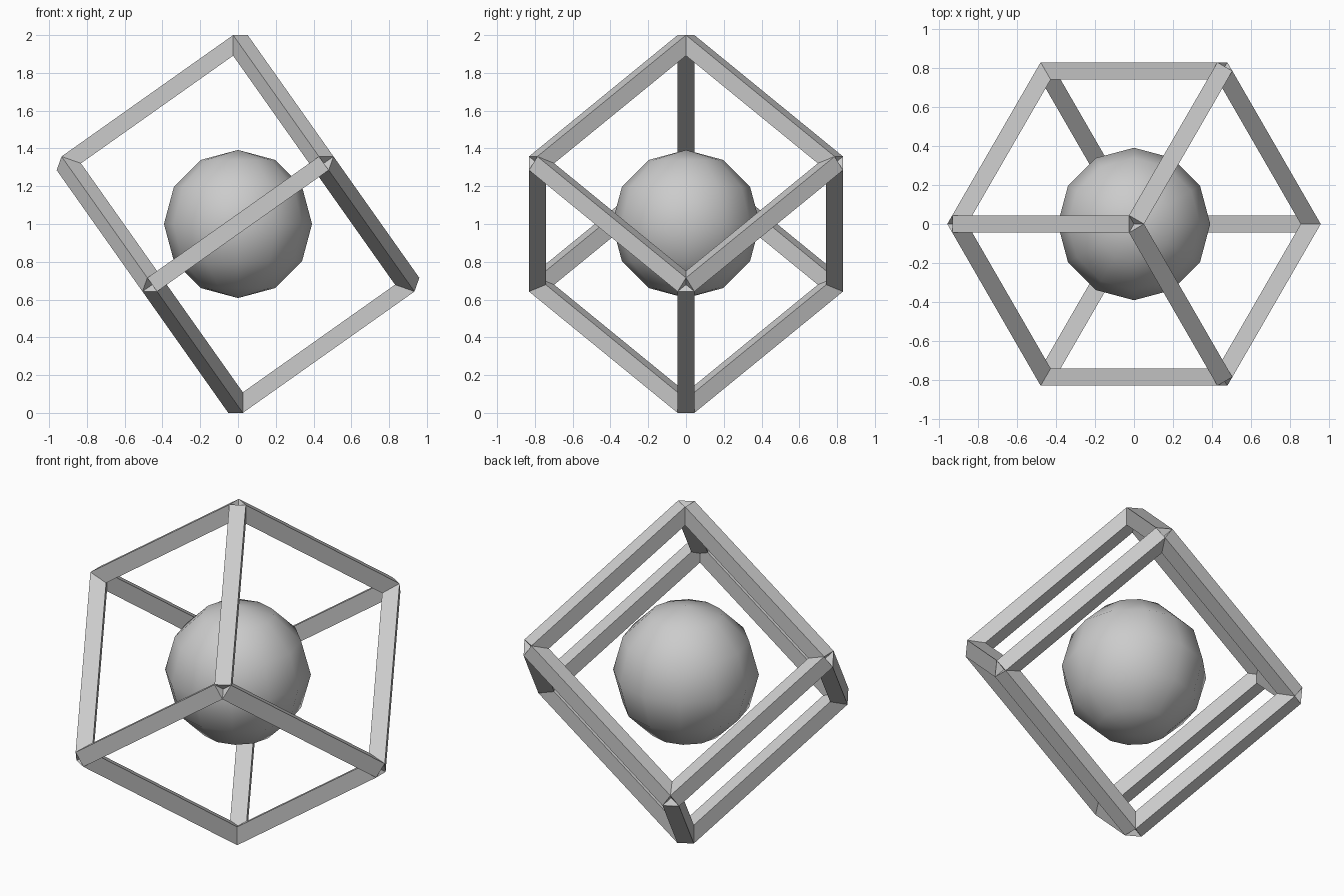
import bpy, bmesh, math
from mathutils import Matrix, Vector

if "Cube" in bpy.data.objects:
    bpy.data.objects.remove(bpy.data.objects["Cube"])

HALF_BEAM = 0.0445                       # half width of the square beams
CENTRE = Vector((0, 0, 1))
REACH = 1 - HALF_BEAM * math.sqrt(2 / 3)  # centre to cube corner
H = REACH / math.sqrt(3)                 # half edge of the cube

# axes of a cube balanced on one corner
axes = [Vector((math.cos(math.radians(a)) * math.sqrt(2 / 3),
                math.sin(math.radians(a)) * math.sqrt(2 / 3),
                math.sqrt(1 / 3))) for a in (0, 120, 240)]


def beam(bm, along, mid):
    """Square bar along a cube edge, one flat side facing outward."""
    out = mid.normalized()
    side = out.cross(along)
    rot = Matrix((side, out, along)).transposed().to_4x4()
    scale = Matrix.Diagonal((2 * HALF_BEAM, 2 * HALF_BEAM, 2 * H, 1))
    bmesh.ops.create_cube(bm, size=1, matrix=Matrix.Translation(CENTRE + mid) @ rot @ scale)


# tilted cube frame: four beams along each axis
bm = bmesh.new()
for i in range(3):
    b, c = axes[(i + 1) % 3], axes[(i + 2) % 3]
    for sb in (-1, 1):
        for sc in (-1, 1):
            beam(bm, axes[i], (b * sb + c * sc) * H)
mesh = bpy.data.meshes.new("cube_frame")
bm.to_mesh(mesh)
bm.free()
bpy.context.collection.objects.link(bpy.data.objects.new("cube_frame", mesh))

# low-poly smooth ball in the middle
bpy.ops.mesh.primitive_uv_sphere_add(segments=12, ring_count=6, radius=0.392, location=CENTRE)
bpy.context.object.name = "inner_ball"
bpy.ops.object.shade_smooth()
